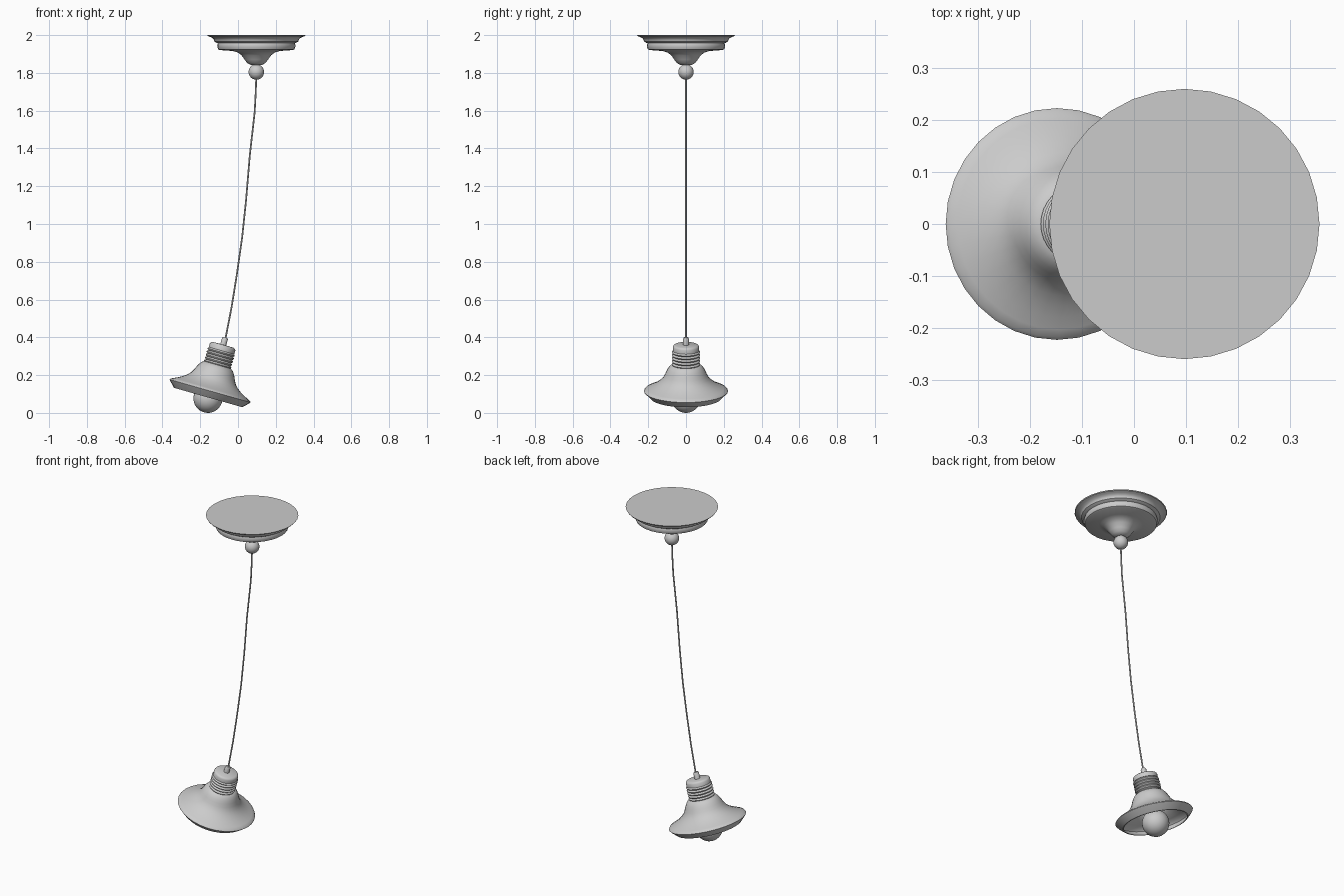
import bpy, bmesh, math
from mathutils import Matrix

if "Cube" in bpy.data.objects:
    bpy.data.objects.remove(bpy.data.objects["Cube"])

metal = bpy.data.materials.new("light_grey")
metal.diffuse_color = (0.6, 0.6, 0.6, 1)
metal.use_nodes = True
metal.node_tree.nodes["Principled BSDF"].inputs["Base Color"].default_value = metal.diffuse_color

TILT = Matrix.Translation((-0.148, 0, 0.116)) @ Matrix.Rotation(math.radians(15.9), 4, 'Y')
CANOPY = Matrix.Translation((0.097, 0, 0))


def finish(ob, angle=35):
    ob.data.materials.append(metal)
    bpy.context.view_layer.objects.active = ob
    ob.select_set(True)
    bpy.ops.object.shade_smooth_by_angle(angle=math.radians(angle))
    ob.select_set(False)


def lathe(name, profile, matrix, segs=32):
    """Spin (radius, height) points around z; radius 0 closes to a pole."""
    bm = bmesh.new()
    rings = []
    for r, z in profile:
        if r == 0:
            rings.append([bm.verts.new((0, 0, z))] * segs)
        else:
            rings.append([bm.verts.new((r * math.cos(2 * math.pi * i / segs),
                                        r * math.sin(2 * math.pi * i / segs), z))
                          for i in range(segs)])
    for a, b in zip(rings, rings[1:]):
        for i in range(segs):
            j = (i + 1) % segs
            bm.faces.new(list(dict.fromkeys((a[i], a[j], b[j], b[i]))))
    bmesh.ops.recalc_face_normals(bm, faces=bm.faces)
    bm.transform(matrix)
    me = bpy.data.meshes.new(name)
    bm.to_mesh(me)
    bm.free()
    ob = bpy.data.objects.new(name, me)
    bpy.context.collection.objects.link(ob)
    finish(ob)
    return ob


def ball(name, radius, matrix):
    n = 16
    pts = [(radius * math.sin(math.pi * i / n) if 0 < i < n else 0,
            -radius * math.cos(math.pi * i / n)) for i in range(n + 1)]
    return lathe(name, pts, matrix)


# Stepped ceiling canopy with a trumpet-shaped underside
lathe("ceiling_canopy", [
    (0, 2.0), (0.26, 2.0), (0.257, 1.995), (0.243, 1.99), (0.23, 1.983),
    (0.225, 1.975), (0.222, 1.966), (0.212, 1.96), (0.204, 1.957),
    (0.207, 1.948), (0.206, 1.935), (0.202, 1.925), (0.194, 1.921),
    (0.125, 1.916), (0.098, 1.908), (0.078, 1.893), (0.062, 1.87),
    (0.048, 1.852), (0.03, 1.842), (0, 1.84)], CANOPY)
ball("canopy_ball", 0.041, CANOPY @ Matrix.Translation((0, 0, 1.805)))

# Hanging cord
cu = bpy.data.curves.new("cord", 'CURVE')
cu.dimensions = '3D'
cu.bevel_depth = 0.0045
cu.bevel_resolution = 2
cu.use_fill_caps = True
path = [(0.097, 1.79), (0.094, 1.7), (0.088, 1.59), (0.062, 1.36), (0.043, 1.13),
        (0.022, 0.93), (-0.005, 0.74), (-0.034, 0.56), (-0.067, 0.39)]
sp = cu.splines.new('POLY')
sp.points.add(len(path) - 1)
for p, (x, z) in zip(sp.points, path):
    p.co = (x, 0, z, 1)
tmp = bpy.data.objects.new("cord_path", cu)
bpy.context.collection.objects.link(tmp)
me = bpy.data.meshes.new_from_object(tmp.evaluated_get(bpy.context.evaluated_depsgraph_get()))
bpy.data.objects.remove(tmp)
cord = bpy.data.objects.new("cord", me)
bpy.context.collection.objects.link(cord)
finish(cord)

# Cord grip on top of the socket
lathe("cord_grip", [(0, 0.24), (0.016, 0.24), (0.016, 0.288), (0.012, 0.294), (0, 0.294)],
      TILT, 16)

# Socket cap with a ribbed collar
ribs = []
for k in range(5):
    z = 0.222 - k * 0.0165
    ribs += [(0.066, z), (0.073, z - 0.004), (0.075, z - 0.008), (0.073, z - 0.012)]
lathe("socket", [(0, 0.255), (0.058, 0.254), (0.066, 0.25), (0.07, 0.243), (0.07, 0.222)]
      + ribs + [(0.066, 0.138), (0, 0.138)], TILT)

# Bell shade: outer skin, tapered lip, then back up the inside
outer = [(0.06, 0.146), (0.075, 0.143), (0.087, 0.134), (0.097, 0.12), (0.105, 0.104),
         (0.113, 0.086), (0.123, 0.069), (0.138, 0.053), (0.158, 0.038), (0.18, 0.025),
         (0.203, 0.014), (0.218, 0.007), (0.223, 0.0), (0.218, -0.006), (0.188, -0.036)]
inner = [(0.182, -0.036), (0.207, -0.005)]
inner += [(r - 0.006, z - 0.006) for r, z in reversed(outer[:11])]
lathe("shade", [(0, 0.146)] + outer + inner + [(0, 0.14)], TILT)

# Bulb with its neck
ball("bulb", 0.077, TILT @ Matrix.Translation((0, 0, -0.0405)))
lathe("bulb_neck", [(0, 0.14), (0.035, 0.14), (0.035, 0.06), (0.045, 0.02), (0, 0.02)], TILT, 24)
